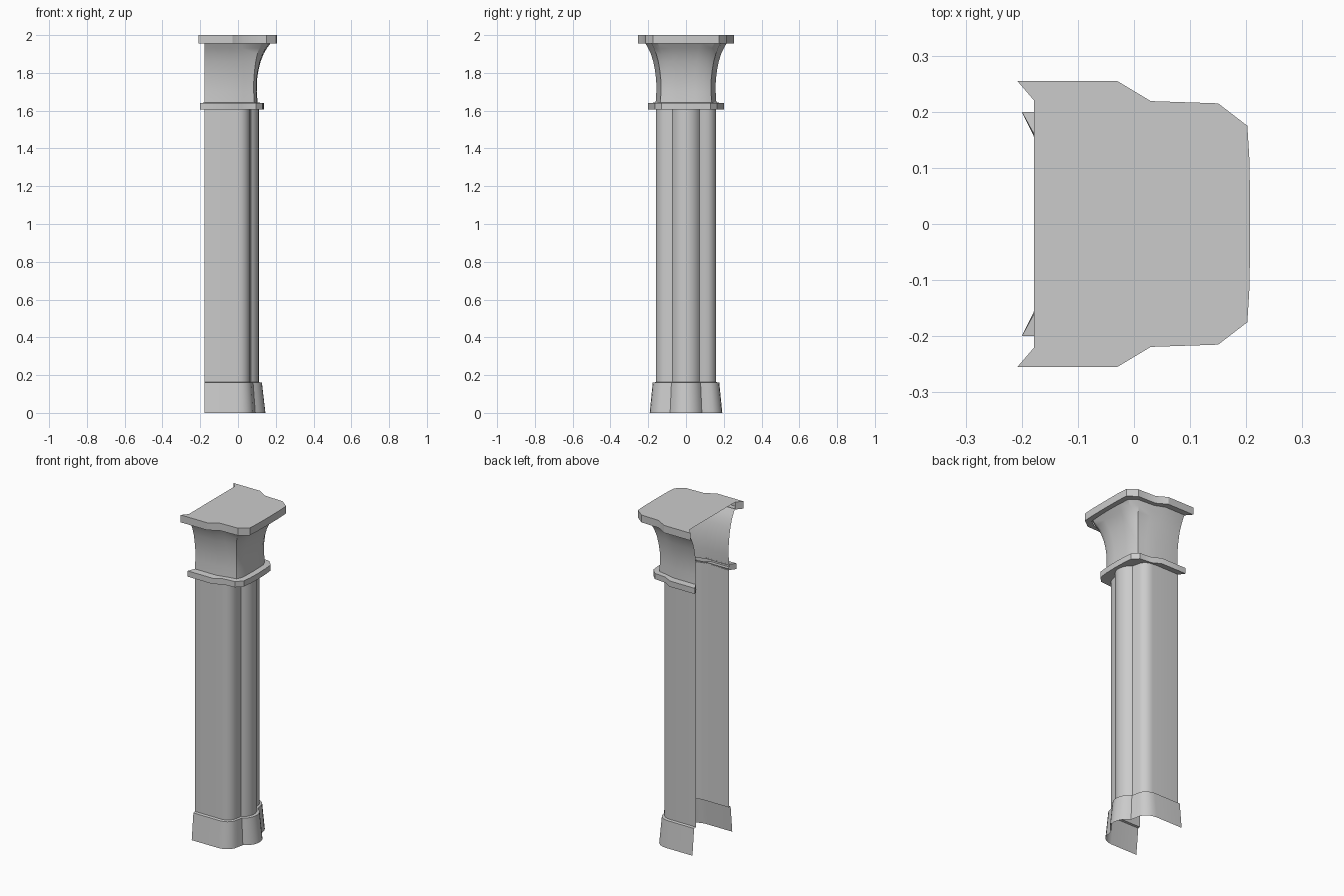
import bpy, math

if "Cube" in bpy.data.objects:
    bpy.data.objects.remove(bpy.data.objects["Cube"])

BACK = -0.178


def mirrored(half):
    """Half outline (back corner -> front centre, y >= 0) to a full open outline."""
    return half + [(x, -y) for x, y in reversed(half[:-1])]


def loft(name, levels, cap_top=False, close_ends=False, angle=30):
    """Skin between (half outline, z) levels; the back stays open."""
    verts, faces = [], []
    for half, z in levels:
        verts += [(x, y, z) for x, y in mirrored(half)]
    n = len(verts) // len(levels)
    for k in range(len(levels) - 1):
        for i in range(n - 1):
            a = k * n + i
            faces.append((a, a + n, a + n + 1, a + 1))
    last = (len(levels) - 1) * n
    if close_ends:
        faces.append([k * n for k in reversed(range(len(levels)))])
        faces.append([k * n + n - 1 for k in range(len(levels))])
    if cap_top:
        faces.append([last + i for i in reversed(range(n))])
    mesh = bpy.data.meshes.new(name)
    mesh.from_pydata(verts, [], faces)
    mesh.update()
    ob = bpy.data.objects.new(name, mesh)
    bpy.context.collection.objects.link(ob)
    bpy.ops.object.select_all(action='DESELECT')
    ob.select_set(True)
    bpy.context.view_layer.objects.active = ob
    bpy.ops.object.shade_smooth_by_angle(angle=math.radians(angle))
    return ob


def widened(half, kx, ky):
    return [(x * kx if x > 0 else x, y * ky) for x, y in half]


def blend(a, b, t):
    return [(p[0] + (q[0] - p[0]) * t, p[1] + (q[1] - p[1]) * t) for p, q in zip(a, b)]


# Shaft outline: flat flank, rounded shoulder, small notch, front lobe
shaft = [(BACK, 0.16)]
for i in range(6):
    a = math.radians(90 * i / 5)
    shaft.append((0.063 * math.sin(a), 0.10 + 0.06 * math.cos(a)))
for i in range(6):
    a = math.radians(60 * (1 - i / 5))
    shaft.append((0.029 + 0.081 * math.cos(a), 0.081 * math.sin(a)))
loft("shaft", [(shaft, 0.16), (shaft, 1.615)])

# Flared base with ledge back to the shaft
loft("base", [(widened(shaft, 1.32, 1.2), 0), (widened(shaft, 1.15, 1.1), 0.16), (shaft, 0.163)])

# Capital bell: outline blends from neck to flared top
neck = [(BACK, 0.16), (-0.03, 0.16), (0.03, 0.145), (0.085, 0.135), (0.10, 0.10), (0.102, 0.05), (0.103, 0)]
flare = [(BACK, 0.22), (-0.04, 0.22), (0.02, 0.195), (0.125, 0.188), (0.17, 0.155), (0.176, 0.08), (0.178, 0)]
steps = [(1.635, 0.02), (1.70, -0.05), (1.76, -0.04), (1.81, 0.06), (1.86, 0.22),
         (1.90, 0.43), (1.93, 0.66), (1.96, 0.95)]
loft("capital_bell", [(blend(neck, flare, t), z) for z, t in steps], angle=35)

# Collar ring under the bell
under = [(BACK, 0.155), (-0.03, 0.16), (0.03, 0.145), (0.06, 0.10), (0.07, 0.07), (0.10, 0.04), (0.11, 0)]
ring = [(-0.20, 0.20), (-0.03, 0.20), (0.02, 0.172), (0.095, 0.165), (0.13, 0.13), (0.136, 0.07), (0.138, 0)]
loft("collar", [(under, 1.61), (ring, 1.605), (ring, 1.64), (neck, 1.643)], close_ends=True)

# Top slab with pointed rear tips
slab_in = [(BACK, 0.22)] + flare[1:]
slab = [(-0.208, 0.255), (-0.03, 0.255), (0.03, 0.219), (0.15, 0.215), (0.202, 0.175), (0.206, 0.11), (0.207, 0)]
tip = (BACK, 0.22)
loft("slab_rim", [(slab_in, 1.955), (slab, 1.955), (slab, 2.0)])
loft("slab_top", [([tip] + slab, 2.0 - 0.045), ([tip] + slab, 2.0)], cap_top=True)
